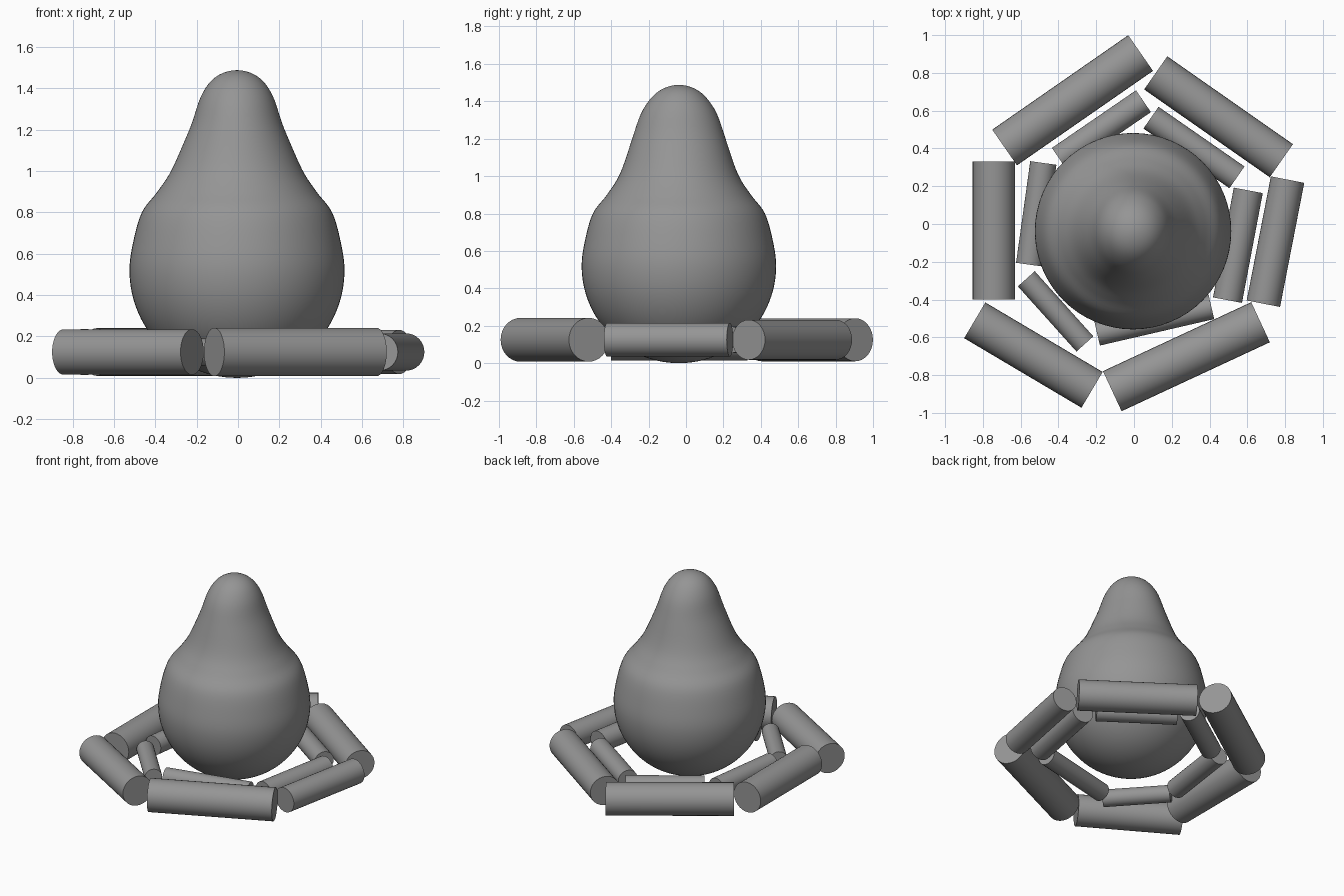
import bpy, bmesh, math
from mathutils import Vector

if "Cube" in bpy.data.objects:
    bpy.data.objects.remove(bpy.data.objects["Cube"], do_unlink=True)

grey = bpy.data.materials.new("plain_grey")
grey.use_nodes = True
colour = (0.3, 0.3, 0.3, 1)
grey.diffuse_color = colour
grey.node_tree.nodes["Principled BSDF"].inputs["Base Color"].default_value = colour

LOG_Z = 0.125
BODY = Vector((-0.005, -0.038, 0))


def finish(name, bm):
    bmesh.ops.recalc_face_normals(bm, faces=bm.faces)
    mesh = bpy.data.meshes.new(name)
    bm.to_mesh(mesh)
    bm.free()
    mesh.materials.append(grey)
    obj = bpy.data.objects.new(name, mesh)
    bpy.context.collection.objects.link(obj)
    bpy.ops.object.select_all(action='DESELECT')
    obj.select_set(True)
    bpy.context.view_layer.objects.active = obj
    bpy.ops.object.shade_smooth_by_angle(angle=math.radians(40))
    return obj


def log(name, start, end, radius):
    """Flat-ended round log lying between two ground positions."""
    a, b = Vector((*start, LOG_Z)), Vector((*end, LOG_Z))
    bm = bmesh.new()
    bmesh.ops.create_cone(bm, cap_ends=True, segments=32, radius1=radius,
                          radius2=radius, depth=(b - a).length)
    obj = finish(name, bm)
    obj.location = (a + b) / 2
    obj.rotation_euler = (b - a).to_track_quat('Z', 'Y').to_euler()


def smooth_curve(points, steps):
    """Catmull-Rom curve through the profile points."""
    out = []
    for i in range(1, len(points) - 2):
        p, q, r, s = points[i - 1:i + 3]
        for k in range(steps):
            t = k / steps
            out.append(0.5 * (2 * q + (r - p) * t + (2 * p - 5 * q + 4 * r - s) * t**2
                              + (3 * q - p - 3 * r + s) * t**3))
    return out + [points[-2]]


# Pear-shaped body: round lower half, then a tapering neck
R = 0.52
profile = [Vector((R * math.sin(math.radians(a)), R - R * math.cos(math.radians(a))))
           for a in range(-15, 106, 15)]
profile += [Vector(p) for p in ((0.46, 0.8), (0.385, 0.9), (0.315, 1.01), (0.24, 1.2),
                                (0.182, 1.36), (0.105, 1.455), (0, 1.488), (-0.105, 1.455))]
rings = smooth_curve(profile, 5)
bm = bmesh.new()
verts = [bm.verts.new((p.x, 0, p.y)) for p in rings]
edges = [bm.edges.new(pair) for pair in zip(verts, verts[1:])]
bmesh.ops.spin(bm, geom=verts + edges, axis=(0, 0, 1), cent=(0, 0, 0),
               steps=64, angle=math.tau)
bmesh.ops.remove_doubles(bm, verts=bm.verts, dist=0.0005)
# The neck is slightly deeper than it is wide
for v in bm.verts:
    bulge = 0.05 * math.exp(-((v.co.z - 1.28) / 0.17) ** 2)
    v.co.x *= 1 - bulge
    v.co.y *= 1 + bulge
body = finish("body", bm)
body.location = BODY

# Two rings of logs around the body
outer = [((0.035, 0.905), (-0.685, 0.405), 0.115),
         ((0.115, 0.80), (0.78, 0.335), 0.107),
         ((0.813, 0.235), (0.685, -0.422), 0.09),
         ((0.67, -0.52), (-0.115, -0.885), 0.117),
         ((-0.843, -0.51), (-0.222, -0.878), 0.11),
         ((-0.742, -0.40), (-0.742, 0.33), 0.112)]
inner = [((0.05, 0.65), (-0.395, 0.345), 0.07),
         ((0.09, 0.563), (0.545, 0.247), 0.07),
         ((0.605, 0.178), (0.495, -0.403), 0.078),
         ((0.41, -0.44), (-0.195, -0.58), 0.065),
         ((-0.57, -0.29), (-0.26, -0.635), 0.06),
         ((-0.48, 0.323), (-0.555, -0.215), 0.07)]
places = ("back_right", "back_left", "left", "front_left", "front_right", "right")
for ring, logs in (("outer", outer), ("inner", inner)):
    for place, spec in zip(places, logs):
        log(f"{ring}_log_{place}", *spec)
